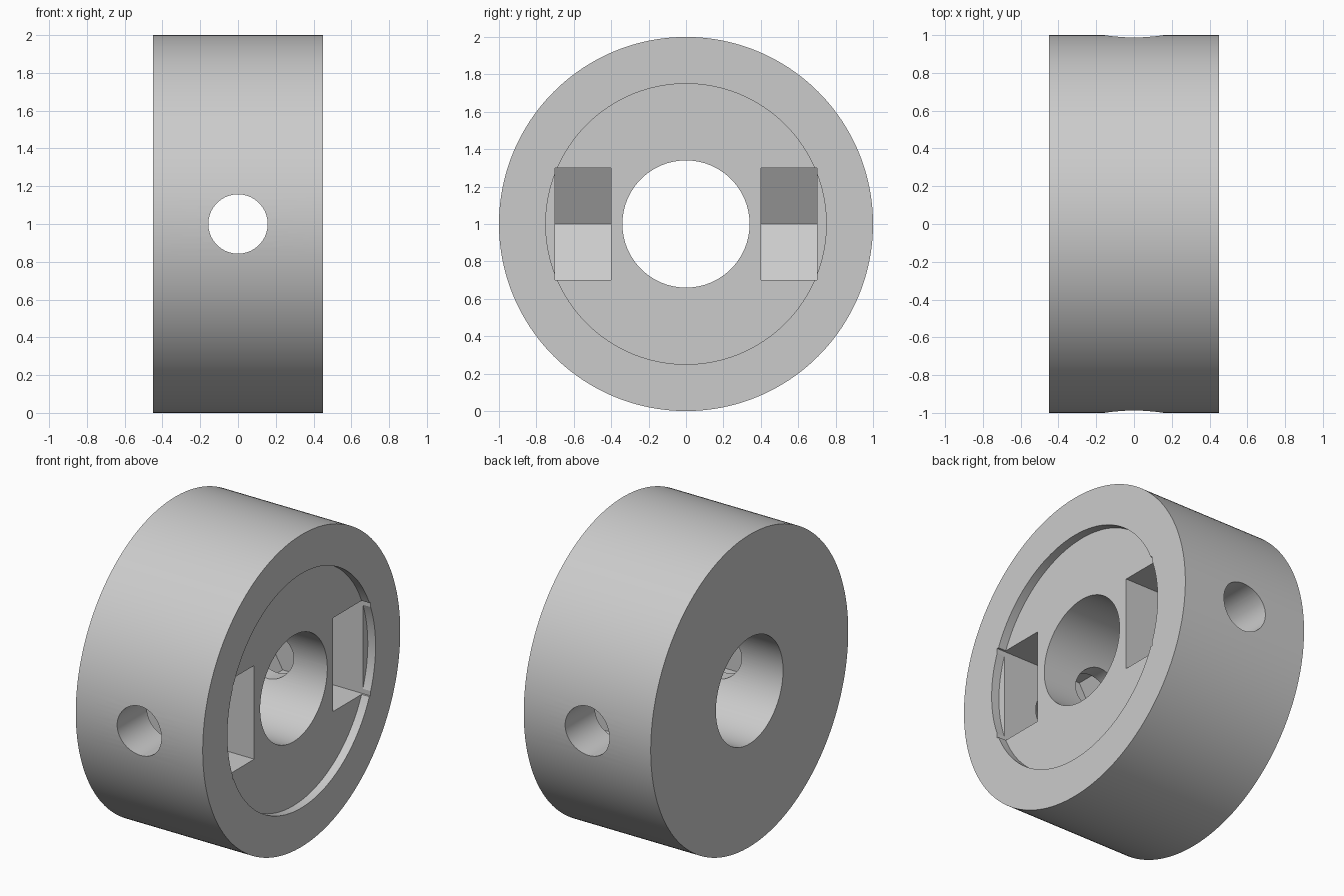
import bpy
import bmesh
from math import pi, sqrt
from mathutils import Matrix

cube = bpy.data.objects.get("Cube")
if cube:
    bpy.data.objects.remove(cube, do_unlink=True)

HALF = 0.45          # half the width of the collar
RECESS = 0.055       # depth of the round recess
MID = 1.0            # height of the axis

grey = bpy.data.materials.new("plain grey")
grey.use_nodes = True
colour = (0.6, 0.6, 0.6, 1)
grey.diffuse_color = colour
grey.node_tree.nodes["Principled BSDF"].inputs["Base Color"].default_value = colour


def add_object(name, bm):
    bmesh.ops.recalc_face_normals(bm, faces=bm.faces)
    mesh = bpy.data.meshes.new(name)
    bm.to_mesh(mesh)
    bm.free()
    mesh.materials.append(grey)
    obj = bpy.data.objects.new(name, mesh)
    bpy.context.collection.objects.link(obj)
    return obj


def cylinder(name, radius, start, end, axis, sides=128):
    bm = bmesh.new()
    turn = Matrix.Rotation(pi / 2, 4, "Y" if axis == "X" else "X")
    middle = (start + end) / 2
    place = (middle, 0, MID) if axis == "X" else (0, middle, MID)
    bmesh.ops.create_cone(bm, cap_ends=True, segments=sides, radius1=radius,
                          radius2=radius, depth=end - start,
                          matrix=Matrix.Translation(place) @ turn)
    return add_object(name, bm)


def nut_pocket(name, side):
    # Slot open to +x, ending in the point of a hexagon
    half = 0.3
    corner = half / sqrt(3)
    outline = [(1, half), (-corner, half), (-2 * corner, 0), (-corner, -half), (1, -half)]
    bm = bmesh.new()
    face = bm.faces.new([bm.verts.new((x, side * 0.4, MID + z)) for x, z in outline])
    moved = bmesh.ops.extrude_face_region(bm, geom=[face])["geom"]
    verts = [v for v in moved if isinstance(v, bmesh.types.BMVert)]
    bmesh.ops.translate(bm, verts=verts, vec=(0, side * 0.3, 0))
    return add_object(name, bm)


# Main ring body
collar = cylinder("collar", 1.0, -HALF, HALF, "X", 192)

# Bore, recess, cross hole and the two nut pockets
cutters = [
    cylinder("bore_cutter", 0.34, -1, 1, "X"),
    cylinder("recess_cutter", 0.75, HALF - RECESS, 1, "X", 192),
    nut_pocket("front_nut_pocket_cutter", -1),
    nut_pocket("back_nut_pocket_cutter", 1),
    cylinder("screw_hole_cutter", 0.157, -1.5, 1.5, "Y", 96),
]
for cutter in cutters:
    cut = collar.modifiers.new(cutter.name, "BOOLEAN")
    cut.operation = "DIFFERENCE"
    cut.solver = "EXACT"
    cut.object = cutter
    cutter.hide_render = True
    cutter.hide_set(True)

# Bake the cuts, then smooth the round walls and keep the edges sharp
bpy.context.view_layer.update()
baked = bpy.data.meshes.new_from_object(collar.evaluated_get(bpy.context.evaluated_depsgraph_get()))
collar.modifiers.clear()
collar.data = baked
for cutter in cutters:
    bpy.data.objects.remove(cutter, do_unlink=True)
bpy.ops.object.select_all(action="DESELECT")
collar.select_set(True)
bpy.context.view_layer.objects.active = collar
bpy.ops.object.shade_smooth_by_angle(angle=pi / 9)
